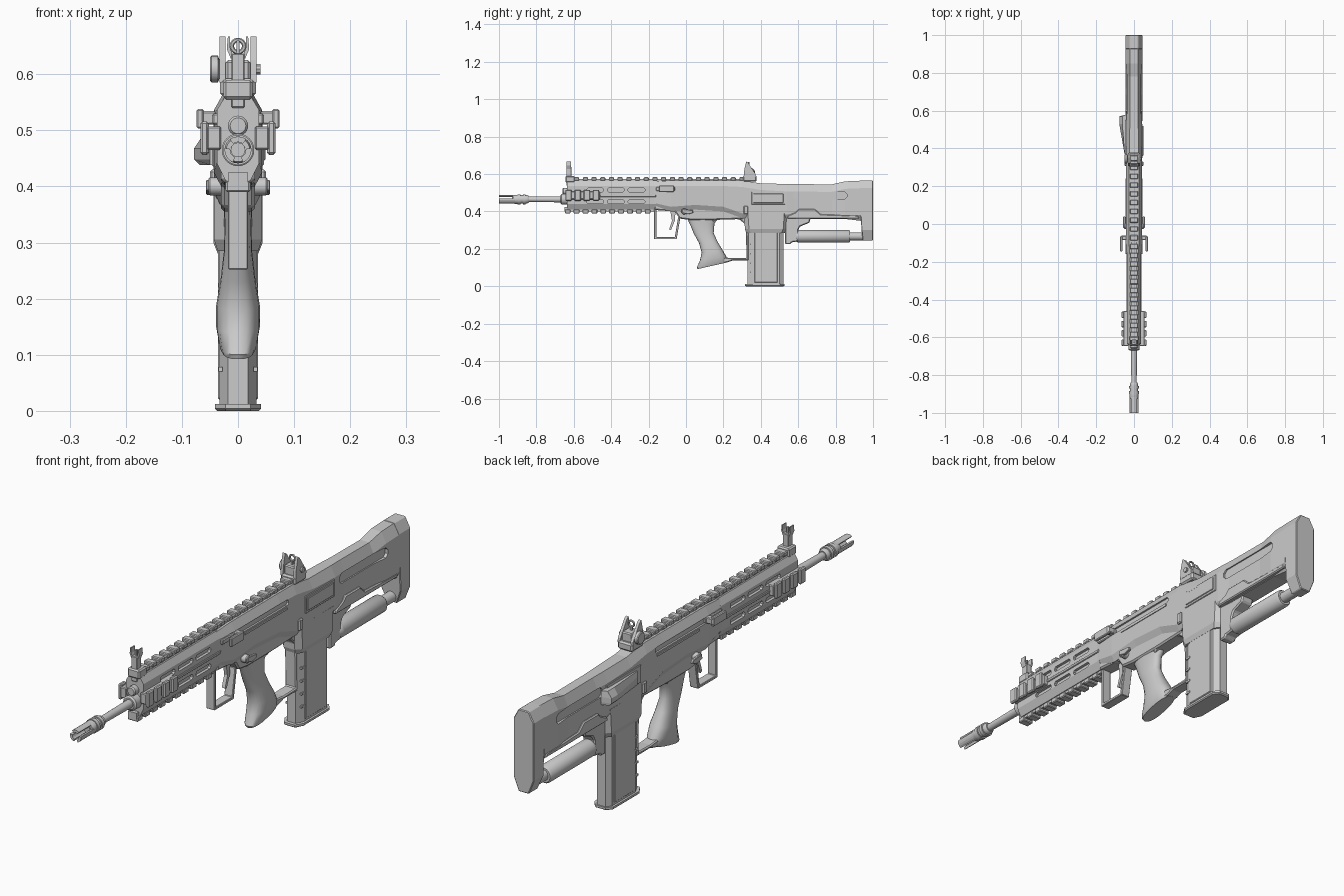
import bpy, bmesh, math

def make(name, verts, faces, smooth=False, bevel=0):
    me = bpy.data.meshes.new(name)
    me.from_pydata(verts, [], faces)
    bm = bmesh.new(); bm.from_mesh(me)
    bmesh.ops.recalc_face_normals(bm, faces=bm.faces)
    bm.to_mesh(me); bm.free()
    ob = bpy.data.objects.new(name, me)
    bpy.context.collection.objects.link(ob)
    if smooth:
        bpy.ops.object.select_all(action='DESELECT')
        ob.select_set(True); bpy.context.view_layer.objects.active = ob
        bpy.ops.object.shade_smooth_by_angle(angle=math.radians(35))
    if bevel:
        m = ob.modifiers.new("bevel", 'BEVEL')
        m.width, m.segments, m.limit_method = bevel, 1, 'ANGLE'
    return ob

def loft(name, rings, **kw):
    n, k = len(rings[0]), len(rings)
    faces = [(r*n+i, r*n+(i+1) % n, (r+1)*n+(i+1) % n, (r+1)*n+i) for r in range(k-1) for i in range(n)]
    faces += [tuple(range(n)), tuple(range((k-1)*n, k*n))]
    return make(name, [v for r in rings for v in r], faces, **kw)

def place(axis, a, p, q):
    return {'x': (a, p, q), 'y': (p, a, q), 'z': (p, q, a)}[axis]

def prism(name, axis, pts, a, b, **kw):
    return loft(name, [[place(axis, t, p, q) for p, q in pts] for t in (a, b)], **kw)

def box(name, x, y, z, **kw):
    return prism(name, 'z', [(x[0], y[0]), (x[1], y[0]), (x[1], y[1]), (x[0], y[1])], z[0], z[1], **kw)

def lathe(name, axis, prof, c, n=24):
    ang = [2*math.pi*i/n for i in range(n)]
    return loft(name, [[place(axis, t, c[0]+r*math.cos(a), c[1]+r*math.sin(a)) for a in ang] for t, r in prof], smooth=True)

def octagon(y, w, wt, zt, ct, zb, wb, cb):
    half = [(wt, zt), (w, zt-ct), (w, zb+cb), (wb, zb)]
    return [(x, y, z) for x, z in half] + [(-x, y, z) for x, z in reversed(half)]

def slot(y0, y1, z, h):
    c = h*0.6
    return [(y0, z-h+c), (y0+c, z-h), (y1-c, z-h), (y1, z-h+c), (y1, z+h-c), (y1-c, z+h), (y0+c, z+h), (y0, z+h-c)]

def cut_slots(ob, slots, depth):
    for s in (-1, 1):
        for sl in slots:
            c = prism("cutter", 'x', slot(*sl), s*depth, s*0.1)
            m = ob.modifiers.new("cut", 'BOOLEAN')
            m.object, m.operation, m.solver = c, 'DIFFERENCE', 'EXACT'
            bpy.context.view_layer.objects.active = ob
            bpy.ops.object.modifier_apply(modifier=m.name)
            bpy.data.objects.remove(c)

# receiver and stock shell
body = loft("receiver_and_stock", [octagon(*s) for s in (
    (-.17, .037, .024, .56, .025, .425, .026, .02),
    (-.08, .043, .026, .566, .03, .40, .03, .025),
    (.05, .043, .026, .566, .03, .41, .03, .025),
    (.20, .043, .026, .566, .03, .40, .03, .025),
    (.30, .043, .026, .566, .035, .365, .03, .025),
    (.40, .043, .024, .55, .035, .365, .03, .02),
    (.54, .042, .022, .547, .04, .365, .03, .02),
    (.60, .037, .02, .546, .04, .36, .028, .02),
    (.78, .037, .02, .545, .04, .36, .028, .02),
    (.85, .044, .022, .561, .04, .36, .028, .02),
    (.935, .044, .022, .564, .04, .35, .028, .03))])
cut_slots(body, [(-.12, .25, .522, .011)], .036)
cut_slots(body, [(.57, .86, .485, .02)], .032)

# butt pad
outline = [(.022, .565), (.044, .525), (.044, .30), (.022, .245)]
outline += [(-x, z) for x, z in reversed(outline)]
loft("butt_pad", [[(x, y0 + (k*(.40-z) if z < .4 else 0), z) for x, z in outline]
                  for y0, k in ((.925, .13), (1.0, 0))], bevel=.003)

# handguard with ventilation slots
guard = loft("handguard", [octagon(y, .037, .022, .562, .025, .41, .022, .03) for y in (-.635, -.16)])
cut_slots(guard, [(y, y+.09, z, .010) for y in (-.53, -.42, -.31) for z in (.515, .452)], .026)
for s in (-1, 1):
    box("handguard_ridge", (s*.034, s*.041), (-.46, -.16), (.477, .489), bevel=.002)

# toothed rails: top, bottom and the two short side rails
box("top_rail_base", (-.016, .016), (-.60, .31), (.55, .573))
for i in range(20):
    y = -.598 + i*.0465
    box("top_rail_tooth", (-.021, .021), (y, y+.027), (.566, .583), bevel=.003)
box("bottom_rail_base", (-.018, .018), (-.65, -.17), (.40, .425))
for i in range(10):
    y = -.648 + i*.0475
    box("bottom_rail_tooth", (-.022, .022), (y, y+.031), (.39, .41), bevel=.003)
for s in (-1, 1):
    box("side_rail_base", (s*.03, s*.056), (-.645, -.46), (.465, .507), bevel=.003)
    for i in range(4):
        y = -.645 + i*.049
        box("side_rail_tooth", (s*.052, s*.067), (y, y+.034), (.456, .516), bevel=.004)

# barrel, gas plug, muzzle device with prongs
BZ = .465
lathe("barrel", 'y', [(-.93, .013), (-.60, .017)], (0, BZ))
lathe("barrel_collar", 'y', [(-.67, .022), (-.665, .029), (-.63, .029), (-.6, .029)], (0, BZ))
lathe("gas_plug", 'y', [(-.66, .014), (-.655, .018), (-.62, .018)], (0, .508))
lathe("muzzle_device", 'y', [(-.925, .021), (-.915, .024), (-.90, .024), (-.90, .027), (-.885, .027), (-.885, .022),
      (-.872, .022), (-.872, .027), (-.858, .027), (-.858, .022), (-.848, .022), (-.84, .018)], (0, BZ))
for k in range(3):
    a = [math.radians(90 + 120*k + d) for d in (-38, -19, 0, 19, 38)]
    pts = [(.024*math.cos(t), BZ+.024*math.sin(t)) for t in a] + [(.014*math.cos(t), BZ+.014*math.sin(t)) for t in reversed(a)]
    prism("muzzle_prong", 'y', pts, -1.0, -.915)

# front sight
box("front_sight_base", (-.026, .026), (-.645, -.595), (.555, .59), bevel=.005)
box("front_sight_post", (-.012, .012), (-.64, -.612), (.54, .637), bevel=.002)
box("front_sight_blade", (-.003, .003), (-.63, -.622), (.63, .66))
for s in (-1, 1):
    prism("front_sight_ear", 'y', [(s*.007, .628), (s*.013, .628), (s*.02, .645), (s*.018, .667), (s*.014, .667), (s*.014, .647)], -.638, -.614)

# rear sight
box("rear_sight_base", (-.032, .032), (.305, .378), (.56, .592), bevel=.006)
box("rear_sight_block", (-.022, .022), (.315, .365), (.585, .625), bevel=.004)
for s in (-1, 1):
    prism("rear_sight_wing", 'x', [(.308, .585), (.312, .625), (.322, .667), (.332, .66), (.372, .60), (.374, .585)], s*.022, s*.033)
bpy.ops.mesh.primitive_torus_add(major_radius=.011, minor_radius=.004, major_segments=16, minor_segments=6,
                                 location=(0, .335, .65), rotation=(math.pi/2, 0, 0))
bpy.context.object.name = "rear_sight_ring"
box("rear_sight_stem", (-.004, .004), (.331, .339), (.62, .641))
lathe("rear_sight_knob", 'x', [(-.05, .021), (-.047, .024), (-.036, .024), (-.03, .01)], (.345, .609), 16)
lathe("rear_sight_pin", 'x', [(.03, .01), (.04, .01)], (.345, .609), 10)

# trigger housing, guard and trigger
prism("trigger_housing", 'x', [(-.17, .44), (-.17, .408), (-.06, .40), (-.035, .362), (.02, .355), (.16, .355), (.31, .36), (.31, .44)],
      -.03, .03, bevel=.006)
prism("trigger_guard", 'x', [(-.17, .42), (-.17, .252), (-.05, .252), (-.03, .37), (-.042, .37), (-.06, .263), (-.158, .263), (-.158, .42)],
      -.018, .018, bevel=.002)
prism("trigger", 'x', [(-.085, .41), (-.075, .35), (-.09, .305), (-.08, .30), (-.06, .35), (-.055, .41)], -.007, .007)

# grip: rounded sections between a front and a back point
rings = []
for fy, fz, by, bz, w in ((.0, .375, .18, .375, .026), (.022, .33, .152, .335, .024), (.04, .285, .148, .285, .025), (.07, .23, .168, .24, .031),
                          (.084, .18, .195, .195, .039), (.075, .14, .215, .16, .039), (.058, .10, .225, .135, .033), (.062, .092, .222, .128, .029)):
    ring = []
    for i in range(20):
        t = 2*math.pi*i/20
        c, s = math.cos(t), math.sin(t)
        u = .5 + .5*math.copysign(abs(c)**.8, c)
        ring.append((w*math.copysign(abs(s)**.8, s), fy+(by-fy)*u, fz+(bz-fz)*u))
    rings.append(ring)
loft("grip", rings, smooth=True)
prism("thumbhole_frame", 'x', [(.19, .125), (.22, .128), (.25, .138), (.335, .138), (.335, .38), (.12, .38), (.145, .345), (.17, .36), (.25, .365),
      (.29, .355), (.312, .335), (.32, .30), (.324, .152), (.25, .150), (.20, .155)], -.024, .024, bevel=.004)

# magazine and its well
def mag_ring(z, w, y0, y1, wf, c):
    half = [(wf, y0), (w, y0+c), (w, y1-c*.7), (wf, y1)]
    return [(x, y, z) for x, y in half] + [(-x, y, z) for x, y in reversed(half)]
loft("magazine", [mag_ring(z, .033, .328, .522, .018, .03) for z in (.008, .35)])
loft("magazine_base", [mag_ring(0, .037, .32, .522, .022, .03), mag_ring(.004, .041, .315, .527, .022, .03),
                       mag_ring(.012, .041, .315, .527, .022, .03)])
loft("magazine_well", [mag_ring(.285, .036, .322, .528, .02, .025), mag_ring(.305, .043, .315, .535, .024, .022),
                       mag_ring(.40, .043, .31, .54, .026, .02)])
for s in (-1, 1):
    box("magazine_rib", (s*.03, s*.0355), (.365, .49), (.02, .29), bevel=.003)
    for z in (.07, .12, .17, .22):
        box("magazine_notch", (s*.028, s*.035), (.343, .366), (z, z+.008))

# gas cylinder under the stock with its bracket
lathe("under_stock_cylinder", 'y', [(.585, .025), (.60, .034), (.605, .034), (.87, .034), (.878, .029), (.878, .021), (.95, .021)], (0, .267))
prism("cylinder_bracket", 'x', [(.53, .38), (.53, .225), (.56, .225), (.565, .235), (.60, .24), (.60, .30), (.61, .32), (.66, .34), (.67, .38)],
      -.026, .026, bevel=.005)

# side fittings on both sides
for s in (-1, 1):
    prism("stock_latch", 'x', [(.54, .362), (.545, .378), (.585, .395), (.60, .412), (.69, .412), (.72, .385), (.92, .378), (.925, .362)],
          s*.025, s*.044, bevel=.004)
    box("charging_handle_stem", (s*.03, s*.07), (-.085, -.062), (.51, .534), bevel=.003)
    box("charging_handle_tab", (s*.061, s*.074), (-.145, -.065), (.503, .538), bevel=.003)
    box("charging_handle_slide", (s*.03, s*.046), (-.16, -.06), (.51, .53), bevel=.003)
    lathe("selector_hub", 'x', [(s*.025, .016), (s*.05, .016), (s*.053, .013)], (-.01, .40), 16)
    prism("selector_lever", 'x', [(-.022, .393), (-.018, .412), (.035, .407), (.04, .393), (.01, .385)], s*.046, s*.057, bevel=.002)
    box("magazine_release", (s*.038, s*.05), (.308, .332), (.385, .43), bevel=.004)
    box("upper_side_strip", (s*.03, s*.046), (-.02, .24), (.497, .505))

# ejection cover on the right, case deflector on the left
box("ejection_cover_frame", (.038, .046), (.35, .53), (.437, .505), bevel=.002)
box("ejection_cover", (.04, .049), (.36, .52), (.446, .496), bevel=.002)
box("left_port_frame", (-.046, -.038), (.34, .55), (.435, .505), bevel=.002)
loft("case_deflector", [[(-.04, .37, z), (-.05, .37, z), (-x, .53, z), (-x, .57, z), (-.04, .58, z)]
                        for z, x in ((.438, .068), (.448, .078), (.468, .078), (.492, .062))])
